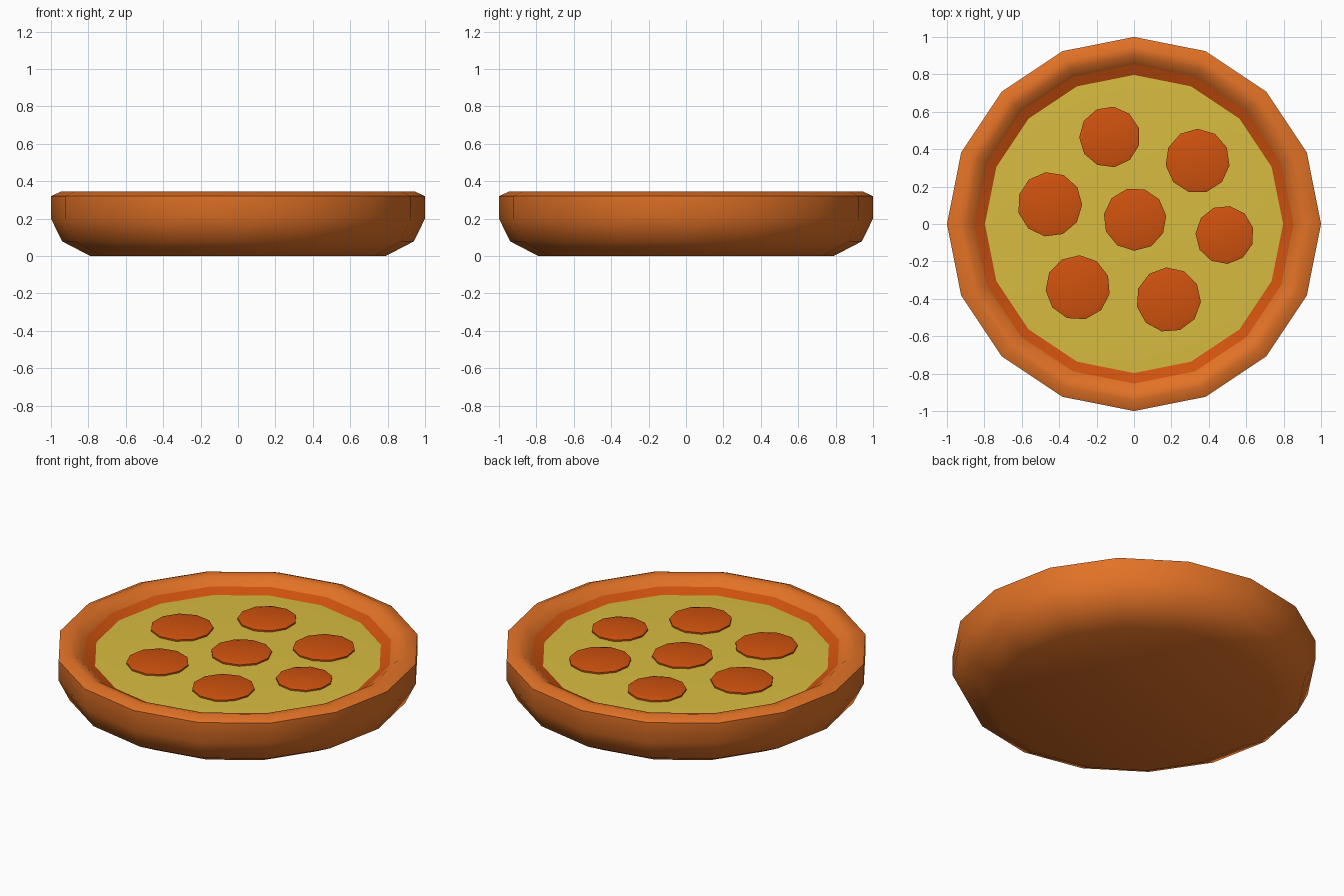
import bpy, math

if "Cube" in bpy.data.objects:
    bpy.data.objects.remove(bpy.data.objects["Cube"])

def material(name, rgb):
    m = bpy.data.materials.new(name)
    lin = [((c / 255 + 0.055) / 1.055) ** 2.4 for c in rgb]
    m.diffuse_color = (*lin, 1)
    m.use_nodes = True
    m.node_tree.nodes["Principled BSDF"].inputs["Base Color"].default_value = m.diffuse_color
    return m

CRUST = material("baked crust", (226, 114, 38))
RED = material("tomato red", (208, 82, 14))
CHEESE = material("cheese yellow", (216, 188, 64))

def lathe(name, profile, sides, mat, loc=(0, 0, 0), turn=0.0):
    """Spin an (r, z) profile into rings; r = 0 makes a pole."""
    verts, rings, faces = [], [], []
    for r, z in profile:
        n = 1 if r == 0 else sides
        rings.append([len(verts) + i for i in range(n)])
        for i in range(n):
            a = turn + 2 * math.pi * i / sides
            verts.append((r * math.cos(a), r * math.sin(a), z))
    for lo, hi in zip(rings, rings[1:]):
        for i in range(sides):
            j = (i + 1) % sides
            quad = [lo[i % len(lo)], lo[j % len(lo)], hi[j % len(hi)], hi[i % len(hi)]]
            faces.append(list(dict.fromkeys(quad)))
    me = bpy.data.meshes.new(name)
    me.from_pydata(verts, [], faces)
    me.materials.append(mat)
    ob = bpy.data.objects.new(name, me)
    ob.location = loc
    bpy.context.collection.objects.link(ob)
    bpy.ops.object.select_all(action='DESELECT')
    ob.select_set(True)
    bpy.context.view_layer.objects.active = ob
    bpy.ops.object.shade_smooth_by_angle(angle=math.radians(50))
    return ob

# Crust: rounded dish with raised rim
lathe("crust", [(0, 0), (0.79, 0), (0.94, 0.078), (1.0, 0.2), (1.0, 0.32),
                (0.945, 0.345), (0.90, 0.335), (0.855, 0.30), (0.80, 0.24)], 16, CRUST)

# Sauce: sloping ring inside the rim
lathe("sauce", [(0.86, 0.301), (0.79, 0.268)], 16, RED)

# Cheese: almost flat disc
lathe("cheese", [(0.80, 0.245), (0.80, 0.271), (0.70, 0.275), (0, 0.275)], 16, CHEESE)

# Pepperoni slices: x, y, radius
slices = [(-0.13, 0.465, 0.163), (0.34, 0.337, 0.172), (-0.45, 0.105, 0.173),
          (0.005, 0.025, 0.168), (0.485, -0.058, 0.156),
          (-0.30, -0.34, 0.173), (0.185, -0.405, 0.173)]
for k, (x, y, r) in enumerate(slices):
    lathe(f"pepperoni_{k + 1}", [(r, 0.262), (r, 0.284), (r * 0.85, 0.291), (0, 0.293)],
          11, RED, (x, y, 0), 0.3 + k * 0.7)
